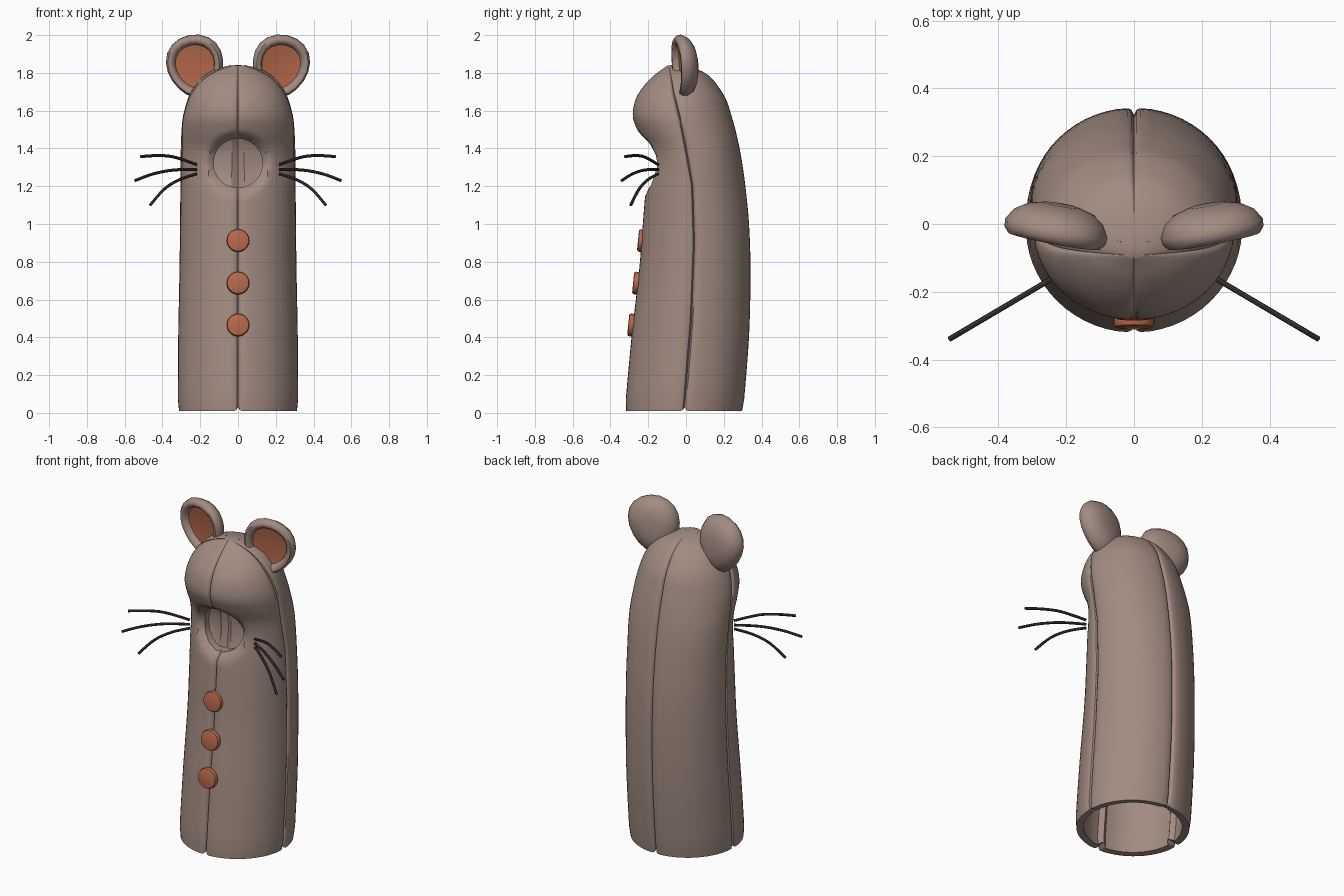
import bpy, bmesh, math
from mathutils import Vector, Matrix

if "Cube" in bpy.data.objects:
    bpy.data.objects.remove(bpy.data.objects["Cube"])


def material(name, rgb):
    m = bpy.data.materials.new(name)
    m.diffuse_color = (*rgb, 1)
    m.use_nodes = True
    m.node_tree.nodes["Principled BSDF"].inputs["Base Color"].default_value = m.diffuse_color
    return m


FUR = material("taupe_felt", (0.36, 0.26, 0.22))
RUST = material("rust_felt", (0.46, 0.14, 0.07))
DARK = material("dark_thread", (0.06, 0.04, 0.042))


def finish(name, bm, mats, angle=40):
    bmesh.ops.recalc_face_normals(bm, faces=bm.faces)
    me = bpy.data.meshes.new(name)
    bm.to_mesh(me)
    bm.free()
    for m in mats:
        me.materials.append(m)
    ob = bpy.data.objects.new(name, me)
    bpy.context.collection.objects.link(ob)
    smooth(ob, angle)
    return ob


def smooth(ob, angle):
    bpy.ops.object.select_all(action='DESELECT')
    ob.select_set(True)
    bpy.context.view_layer.objects.active = ob
    bpy.ops.object.shade_smooth_by_angle(angle=math.radians(angle))


def spline(pts, steps):
    """Catmull-Rom resampling of a list of tuples."""
    out = []
    for i in range(len(pts) - 1):
        p0, p1 = Vector(pts[max(i - 1, 0)]), Vector(pts[i])
        p2, p3 = Vector(pts[i + 1]), Vector(pts[min(i + 2, len(pts) - 1)])
        for k in range(steps):
            t = k / steps
            out.append(p1 + 0.5 * t * (p2 - p0 + t * (2 * p0 - 5 * p1 + 4 * p2 - p3
                       + t * (3 * (p1 - p2) + p3 - p0))))
    return out + [Vector(pts[-1])]


# Body outline: (front y, back y, half width, z) and matching side seam y
ROWS = [(-.325, .305, .32, .02), (-.29, .335, .318, .4), (-.25, .343, .311, .75),
        (-.23, .335, .308, 1.0), (-.215, .318, .306, 1.18), (-.2, .302, .305, 1.3),
        (-.21, .285, .303, 1.4), (-.255, .265, .3, 1.49), (-.283, .243, .292, 1.57),
        (-.268, .213, .267, 1.66), (-.225, .17, .23, 1.73), (-.172, .122, .178, 1.785),
        (-.125, .058, .115, 1.82), (-.1, -.02, .05, 1.838)]
SEAM = [(0, -.01), (.5, .03), (.9, .045), (1.2, .035), (1.5, -.02), (1.7, -.07), (1.85, -.095)]
HOLE_Z, HOLE_R = 1.322, 0.13


def seam_y(z):
    for (z0, y0), (z1, y1) in zip(SEAM, SEAM[1:]):
        if z <= z1:
            return y0 + (y1 - y0) * (z - z0) / (z1 - z0)
    return SEAM[-1][1]


def panel_angles(a, b, n=14):
    """Angles across one panel with groove depth, starting at seam a."""
    g = [(0, .07), (.025, .02), (.06, .003)]
    mid = [(.06 + (b - a - .12) * i / n, 0) for i in range(1, n)]
    end = [(b - a - t, d) for t, d in reversed(g[1:])]
    return [(a + t, d) for t, d in g + mid + end]


def make_body():
    bm = bmesh.new()
    rings = []
    for i, (f, b, w, z) in enumerate(spline(ROWS, 5)):
        yc, d = (f + b) / 2, (b - f) / 2
        s = math.acos(max(-.8, min(.8, (yc - seam_y(z)) / d)))
        ang = (panel_angles(0, s) + panel_angles(s, math.pi)
               + panel_angles(math.pi, 2 * math.pi - s)
               + panel_angles(2 * math.pi - s, 2 * math.pi))
        ring = []
        for a, groove in ang:
            k = 1 - groove - (.02 if i == 0 else 0)
            x, y = w * k * math.sin(a), yc - d * k * math.cos(a)
            if y < 0:  # rolled-in rim around the nose hole
                t = (.172 - math.hypot(x, z - HOLE_Z)) / .052
                t = max(0, min(1, t))
                y += .05 * t * t * (3 - 2 * t)
            ring.append(bm.verts.new((x, y, z + (groove * .3 - .01 if i == 0 else 0))))
        rings.append(ring)
    n = len(rings[0])
    for r0, r1 in zip(rings, rings[1:]):
        for j in range(n):
            bm.faces.new((r0[j], r0[(j + 1) % n], r1[(j + 1) % n], r1[j]))
    tip = bm.verts.new((0, -.07, 1.842))
    for j in range(n):
        bm.faces.new((rings[-1][j], rings[-1][(j + 1) % n], tip))
    return finish("body", bm, [FUR])


body = make_body()
sol = body.modifiers.new("wall", 'SOLIDIFY')
sol.thickness, sol.offset = 0.04, -1
bpy.ops.object.modifier_apply(modifier="wall")

# Finger hole in the face
bm = bmesh.new()
bmesh.ops.create_cone(bm, cap_ends=True, segments=32, radius1=HOLE_R, radius2=HOLE_R, depth=.4,
                      matrix=Matrix.Translation((0, -.22, HOLE_Z)) @ Matrix.Rotation(math.pi / 2, 4, 'X'))
cutter = finish("hole_cutter", bm, [FUR])
cutter.hide_render = True
cut = body.modifiers.new("hole", 'BOOLEAN')
cut.operation, cut.object, cut.solver = 'DIFFERENCE', cutter, 'EXACT'
bpy.context.view_layer.objects.active = body
bpy.ops.object.modifier_apply(modifier="hole")
bpy.data.objects.remove(cutter)
smooth(body, 40)

# Ears: profile of (radius fraction, depth), last steps form the coloured lining
EAR = [(.35, .057), (.65, .045), (.87, .022), (1, -.012), (.98, -.034), (.9, -.05),
       (.8, -.05), (.72, -.038), (.68, -.018), (.4, -.012)]


def make_ear(side, name):
    bm = bmesh.new()
    n = 20
    place = (Matrix.Translation((side * .222, 0, 1.835)) @ Matrix.Rotation(side * .2, 4, 'Z')
             @ Matrix.Rotation(side * .2, 4, 'Y') @ Matrix.Rotation(.08, 4, 'X'))
    rings = []
    for r, y in EAR:
        ring = []
        for j in range(n):
            a = 2 * math.pi * j / n
            taper = 1 + .16 * math.sin(a)
            ring.append(bm.verts.new(place @ Vector((.152 * r * math.cos(a) * taper, y,
                                                     .17 * r * math.sin(a)))))
        rings.append(ring)
    for i, (r0, r1) in enumerate(zip(rings, rings[1:])):
        for j in range(n):
            f = bm.faces.new((r0[j], r0[(j + 1) % n], r1[(j + 1) % n], r1[j]))
            f.material_index = int(i >= len(EAR) - 2)
    bm.faces.new(rings[0])
    bm.faces.new(rings[-1]).material_index = 1
    finish(name, bm, [FUR, RUST], 50)


# Whiskers: (x, z) points on the right side, leaning forward
WHISKERS = [[(.22, 1.315), (.34, 1.355), (.43, 1.362), (.515, 1.357)],
            [(.22, 1.288), (.34, 1.286), (.45, 1.265), (.545, 1.23)],
            [(.22, 1.265), (.31, 1.235), (.39, 1.185), (.465, 1.10)]]


def make_whisker(side, pts, name):
    path = spline([(side * x, -.16 - (x - .24) * .59, z) for x, z in pts], 4)
    bm = bmesh.new()
    rings = []
    for i, p in enumerate(path):
        d = (path[min(i + 1, len(path) - 1)] - path[max(i - 1, 0)]).normalized()
        u = d.cross(Vector((0, 0, 1))).normalized()
        v = d.cross(u)
        rings.append([bm.verts.new(p + .008 * (u * math.cos(k * math.pi / 4)
                                               + v * math.sin(k * math.pi / 4))) for k in range(8)])
    for r0, r1 in zip(rings, rings[1:]):
        for j in range(8):
            bm.faces.new((r0[j], r0[(j + 1) % 8], r1[(j + 1) % 8], r1[j]))
    bm.faces.new(rings[0])
    bm.faces.new(rings[-1])
    finish(name, bm, [DARK])


for side, label in ((-1, "left"), (1, "right")):
    make_ear(side, label + "_ear")
    for i, pts in enumerate(WHISKERS):
        make_whisker(side, pts, f"{label}_whisker_{i + 1}")

# Buttons down the front
for i, (y, z) in enumerate([(-.236, .912), (-.262, .687), (-.288, .465)]):
    bm = bmesh.new()
    bmesh.ops.create_cone(bm, cap_ends=True, segments=20, radius1=.06, radius2=.06, depth=.036,
                          matrix=Matrix.Translation((0, y, z)) @ Matrix.Rotation(math.pi / 2 - .1, 4, 'X'))
    rims = [e for e in bm.edges if any(len(f.verts) > 4 for f in e.link_faces)]
    bmesh.ops.bevel(bm, geom=rims, offset=.01, segments=2, affect='EDGES', profile=.5)
    finish(f"button_{i + 1}", bm, [RUST])
